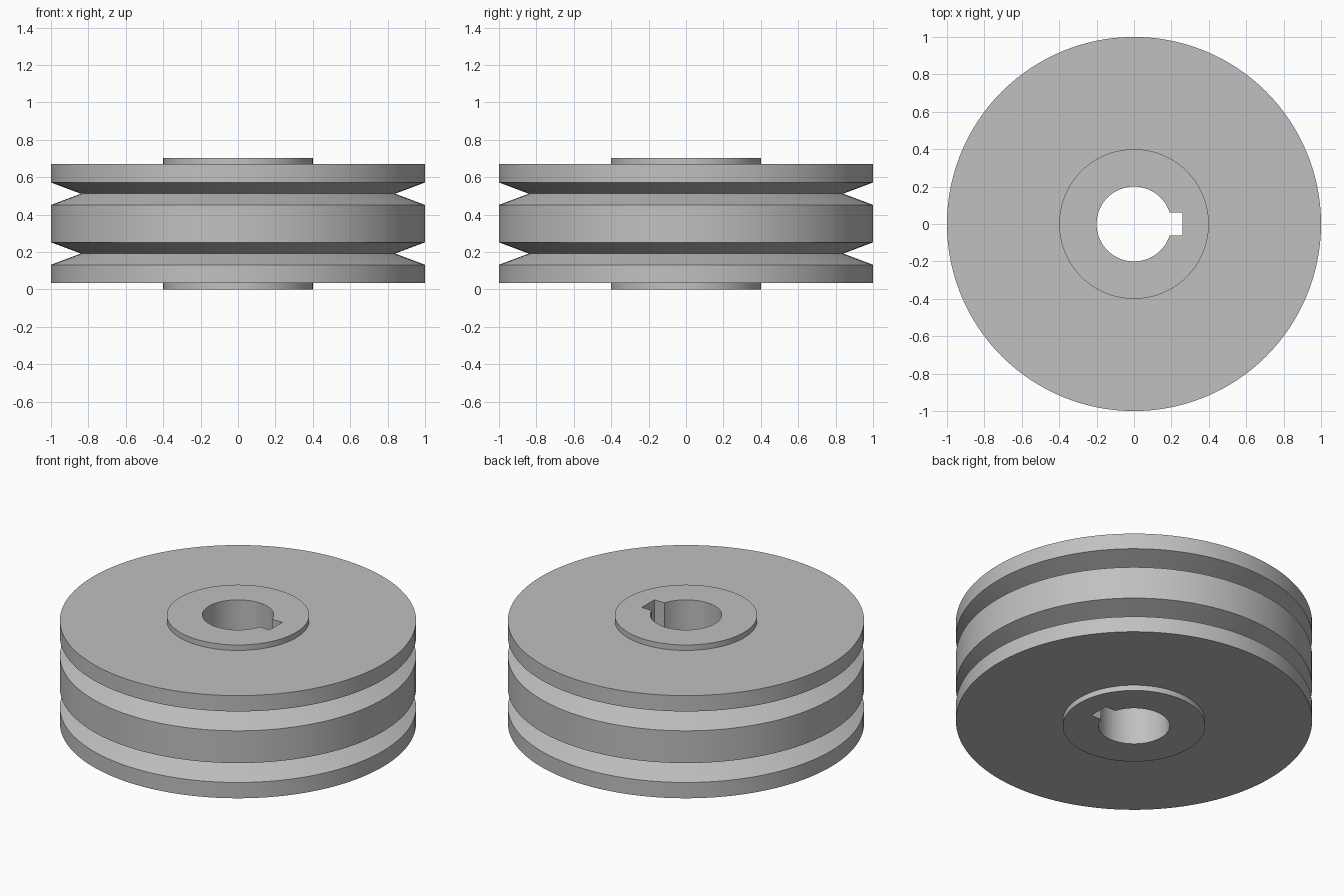
import bpy, bmesh, math
from mathutils import Matrix

if "Cube" in bpy.data.objects:
    bpy.data.objects.remove(bpy.data.objects["Cube"])

SEGMENTS = 128
HEIGHT = 0.704

steel = bpy.data.materials.new("light grey steel")
steel.diffuse_color = (0.53, 0.53, 0.53, 1)
steel.use_nodes = True
steel.node_tree.nodes["Principled BSDF"].inputs["Base Color"].default_value = steel.diffuse_color


def make_object(name, bm):
    bmesh.ops.recalc_face_normals(bm, faces=bm.faces)
    mesh = bpy.data.meshes.new(name)
    bm.to_mesh(mesh)
    bm.free()
    mesh.materials.append(steel)
    obj = bpy.data.objects.new(name, mesh)
    bpy.context.collection.objects.link(obj)
    return obj


# Lower half of the section (radius, z): bore, hub, rim, V groove, middle band
lower = [(0.2, 0), (0.4, 0), (0.4, 0.034), (1, 0.034),
         (1, 0.132), (0.84, 0.192), (1, 0.252)]
profile = lower + [(r, HEIGHT - z) for r, z in reversed(lower)]

# Pulley body: closed section revolved around z
bm = bmesh.new()
rings = []
for i in range(SEGMENTS):
    a = 2 * math.pi * i / SEGMENTS
    rings.append([bm.verts.new((r * math.cos(a), r * math.sin(a), z))
                  for r, z in profile])
for i in range(SEGMENTS):
    near, far = rings[i], rings[(i + 1) % SEGMENTS]
    for j in range(len(profile)):
        k = (j + 1) % len(profile)
        bm.faces.new((near[j], far[j], far[k], near[k]))
pulley = make_object("double_groove_pulley", bm)

# Keyway cutter: square slot beside the bore, through the full height
bm = bmesh.new()
bmesh.ops.create_cube(bm, size=1, matrix=Matrix.Translation((0.18, 0, HEIGHT / 2))
                      @ Matrix.Diagonal((0.16, 0.124, 1, 1)))
cutter = make_object("keyway_cutter", bm)
cutter.hide_render = True

slot = pulley.modifiers.new("keyway", 'BOOLEAN')
slot.operation = 'DIFFERENCE'
slot.solver = 'EXACT'
slot.object = cutter

bpy.context.view_layer.objects.active = pulley
pulley.select_set(True)
bpy.ops.object.modifier_apply(modifier=slot.name)
bpy.data.objects.remove(cutter)

# Smooth round walls, crisp rims
bpy.ops.object.shade_smooth_by_angle(angle=math.radians(20))
